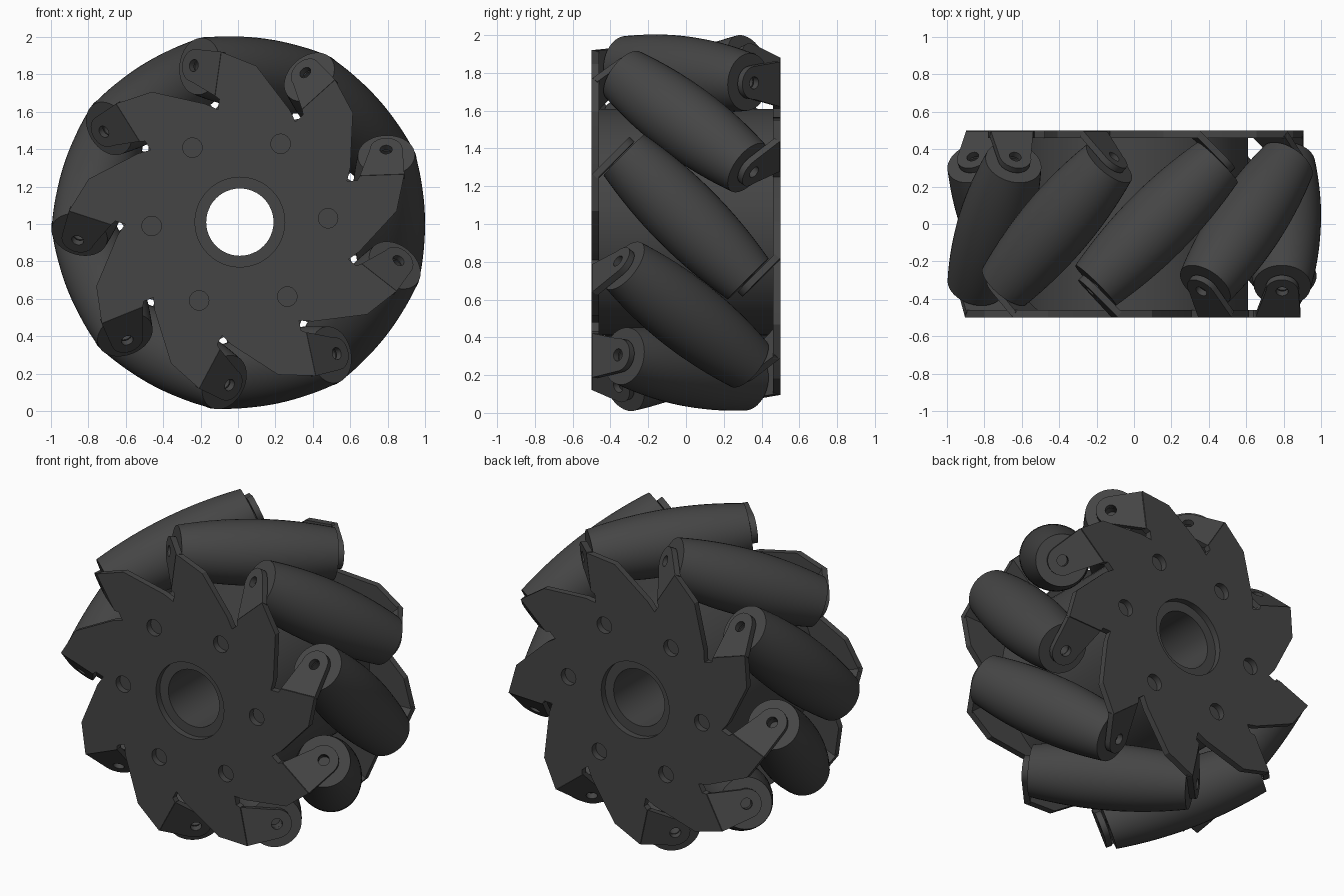
import bpy, bmesh
from math import sin, cos, sqrt, pi, radians
from mathutils import Matrix, Vector

if "Cube" in bpy.data.objects:
    bpy.data.objects.remove(bpy.data.objects["Cube"])

C = Vector((0.01, 0, 1.01))      # wheel axle centre
N, A0 = 9, 2                     # roller count, first roller angle (deg)
RC, HALF = 0.795, 0.465          # roller axis radius, roller half length
EY = Vector((0, 1, 0))

mat = bpy.data.materials.new("dark_grey")
mat.diffuse_color = (0.06, 0.06, 0.06, 1)
mat.use_nodes = True
mat.node_tree.nodes["Principled BSDF"].inputs["Base Color"].default_value = mat.diffuse_color


def add_object(name, mesh, matrix):
    mesh.materials.clear()
    mesh.materials.append(mat)
    ob = bpy.data.objects.new(name, mesh)
    bpy.context.collection.objects.link(ob)
    ob.matrix_world = matrix
    bpy.ops.object.select_all(action='DESELECT')
    ob.select_set(True)
    bpy.context.view_layer.objects.active = ob
    bpy.ops.object.shade_smooth_by_angle(angle=radians(30))
    return ob


def frame(x, y, z, origin):
    m = Matrix((x, y, z)).transposed().to_4x4()
    m.translation = origin
    return m


def circle(r, cx=0, cy=0, n=32):
    return [(cx + r * cos(2 * pi * i / n), cy + r * sin(2 * pi * i / n)) for i in range(n)]


def sheet(loops, thickness):
    """Flat mesh: first loop is the outline, the others are holes."""
    cu = bpy.data.curves.new("outline", 'CURVE')
    cu.dimensions, cu.fill_mode, cu.extrude = '2D', 'BOTH', thickness / 2
    for pts in loops:
        sp = cu.splines.new('POLY')
        sp.points.add(len(pts) - 1)
        for p, (x, y) in zip(sp.points, pts):
            p.co = (x, y, 0, 1)
        sp.use_cyclic_u = True
    tmp = bpy.data.objects.new("outline", cu)
    bpy.context.collection.objects.link(tmp)
    dg = bpy.context.evaluated_depsgraph_get()
    mesh = bpy.data.meshes.new_from_object(tmp.evaluated_get(dg))
    bpy.data.objects.remove(tmp)
    bm = bmesh.new()
    bm.from_mesh(mesh)
    bmesh.ops.remove_doubles(bm, verts=bm.verts, dist=1e-5)
    bmesh.ops.recalc_face_normals(bm, faces=bm.faces)
    bm.to_mesh(mesh)
    bm.free()
    return mesh


def roller_radius(s):
    """Largest radius at s along the tilted axis that stays inside the wheel rim."""
    rim = 0.99 + 0.018 * (s / HALF) ** 2
    best = 1
    for i in range(-60, 61):
        f = radians(i)
        a = cos(f) ** 2 + sin(f) ** 2 / 2
        b = 2 * (RC * cos(f) + s / 2 * sin(f))
        c = RC ** 2 + s * s / 2 - rim ** 2
        best = min(best, (-b + sqrt(b * b - 4 * a * c)) / (2 * a))
    return best


def roller_mesh():
    steps = 16
    side = [(roller_radius(s), s) for s in (-HALF + 2 * HALF * i / steps for i in range(steps + 1))]
    d = HALF - 0.06
    prof = [(0, -d), (0.035, -d), (0.035, -HALF)] + side + [(0.035, HALF), (0.035, d), (0, d)]
    bm = bmesh.new()
    vs = [bm.verts.new((r, 0, z)) for r, z in prof]
    es = [bm.edges.new(p) for p in zip(vs, vs[1:])]
    bmesh.ops.spin(bm, geom=vs + es, cent=(0, 0, 0), axis=(0, 0, 1), angle=2 * pi, steps=40)
    bmesh.ops.remove_doubles(bm, verts=bm.verts, dist=1e-5)
    bmesh.ops.recalc_face_normals(bm, faces=bm.faces)
    mesh = bpy.data.meshes.new("roller")
    bm.to_mesh(mesh)
    bm.free()
    return mesh


# Drum with axle bore
add_object("hub_drum", sheet([circle(0.6, n=72), circle(0.18, n=48)], 0.92),
           frame(Vector((1, 0, 0)), Vector((0, 0, 1)), -EY, C))

# Toothed side plates: one tooth outline (radial, tangential) repeated round the rim
tooth = [(0.84, 0.03), (0.888, 0.225), (0.65, 0.225), (0.635, 0.20), (0.58, 0.20), (0.60, 0.27)]
for sg, side in ((1, "front"), (-1, "back")):
    outline = []
    for k in range(N):
        a = radians(sg * A0 + k * 360 / N)
        outline += [(r * cos(a) - t * sin(a), r * sin(a) + t * cos(a)) for r, t in tooth]
    holes = [circle(0.24, n=48)]
    for k in range(6):
        a = radians(sg * 2.5 + 60 * k)
        holes.append(circle(0.052, 0.472 * cos(a), 0.472 * sin(a), 24))
    add_object(side + "_plate", sheet([outline] + holes, 0.04),
               frame(Vector((1, 0, 0)), Vector((0, 0, sg)), -sg * EY, C - sg * 0.48 * EY))

# Bent tab: wide at the fold, rounded round the pin hole
tab = [(0.65, -0.19), (0.888, -0.19)]
tab += [(RC + 0.088 * cos(radians(a)), 0.088 * sin(radians(a))) for a in range(0, 181, 15)]
tab_mesh = sheet([tab, circle(0.033, RC, 0, 20)], 0.036)
roll_mesh = roller_mesh()

# Rollers tilted 45 degrees, each held by a front and a back tab
for k in range(N):
    a = radians(A0 + k * 360 / N)
    er, et = Vector((cos(a), 0, sin(a))), Vector((-sin(a), 0, cos(a)))
    axis, up = (et - EY) / sqrt(2), (et + EY) / sqrt(2)
    add_object(f"roller_{k}", roll_mesh, frame(er, up, axis, C + er * RC))
    for sg, side in ((1, "front"), (-1, "back")):
        add_object(f"{side}_tab_{k}", tab_mesh,
                   frame(er, sg * up, sg * axis, C + sg * axis * 0.492))
